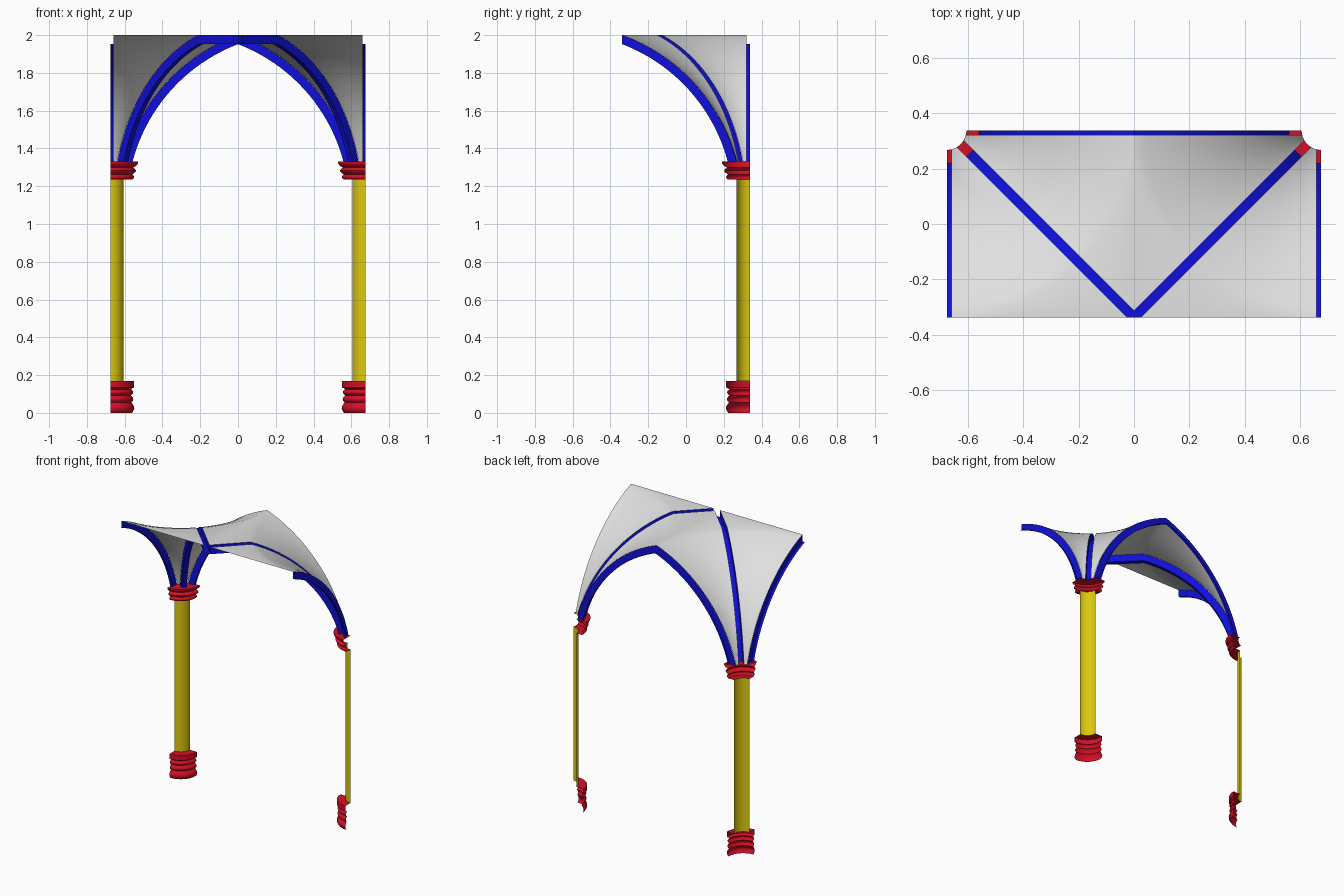
import bpy, bmesh, math
from mathutils import Vector

if "Cube" in bpy.data.objects:
    bpy.data.objects.remove(bpy.data.objects["Cube"])

H = 0.675            # half bay width = arch reach from a column axis
HY = H / 2           # half depth
R0, Z0, ZT = 0.07, 1.33, 2.0    # springing radius, springing height, crown height
D, W = 0.045, 0.017  # rib depth, rib half width


def mat(name, col):
    m = bpy.data.materials.new(name)
    m.diffuse_color = (*col, 1)
    m.use_nodes = True
    m.node_tree.nodes["Principled BSDF"].inputs["Base Color"].default_value = m.diffuse_color
    return m


RED = mat("red_moulding", (0.65, 0.005, 0.02))
BLUE = mat("blue_rib", (0.005, 0.005, 0.7))
YELLOW = mat("yellow_shaft", (0.72, 0.58, 0.005))
WHITE = mat("white_web", (0.75, 0.75, 0.75))

# arch circle through the springing and the crown, with a pointed apex
c = math.hypot(H - R0, ZT - Z0)
chord = math.atan2(ZT - Z0, H - R0)
half = math.radians(28)
RAD = c / 2 / math.sin(half)
CR = R0 + RAD * math.sin(chord + half)
CZ = Z0 - RAD * math.cos(chord + half)


def arc(depth, n=24):
    """Points (r, z) from springing to r = H, offset inward by depth."""
    rad = RAD - depth
    a0 = math.asin((Z0 - CZ) / rad)
    a1 = math.acos((CR - H) / rad)
    return [(CR - rad * math.cos(a0 + (a1 - a0) * i / n),
             CZ + rad * math.sin(a0 + (a1 - a0) * i / n)) for i in range(n + 1)]


def place(u, v, z):
    """Local coordinates measured from the left column axis."""
    return Vector((-H + u, HY - v, z))


def make(name, grids, material, cuts=()):
    """Mesh from grids of points, mirrored to the other side."""
    bm = bmesh.new()
    for g in grids:
        vs = [[bm.verts.new(p) for p in row] for row in g]
        for a, b in zip(vs, vs[1:]):
            for i in range(len(a) - 1):
                bm.faces.new((a[i], a[i + 1], b[i + 1], b[i]))
    for co, no in cuts:
        bmesh.ops.bisect_plane(bm, geom=bm.verts[:] + bm.edges[:] + bm.faces[:],
                               plane_co=co, plane_no=no, clear_outer=True)
    bmesh.ops.remove_doubles(bm, verts=bm.verts[:], dist=1e-5)
    bmesh.ops.recalc_face_normals(bm, faces=bm.faces[:])
    me = bpy.data.meshes.new(name)
    bm.to_mesh(me)
    bm.free()
    me.materials.append(material)
    ob = bpy.data.objects.new(name, me)
    bpy.context.collection.objects.link(ob)
    ob.modifiers.new("mirror", 'MIRROR').use_mirror_merge = False
    bpy.ops.object.select_all(action='DESELECT')
    ob.select_set(True)
    bpy.context.view_layer.objects.active = ob
    bpy.ops.object.shade_smooth_by_angle(angle=math.radians(35))
    return ob


def quarter_lathe(name, profile, material, n=14):
    rows = []
    for r, z in profile:
        rows.append([place(r * math.cos(i / n * math.pi / 2),
                           r * math.sin(i / n * math.pi / 2), z) for i in range(n + 1)])
    make(name, [rows], material)


# column: base with stacked rolls, shaft, capital (open quarter shells)
def roll(z0, z1, r, bulge, n=6):
    return [(r + bulge * math.sin(math.pi * i / n), z0 + (z1 - z0) * i / n) for i in range(n + 1)]


base = roll(0, 0.05, 0.114, 0.012) + roll(0.055, 0.09, 0.11, 0.011) \
    + roll(0.093, 0.125, 0.108, 0.012) + [(0.114, 0.13), (0.125, 0.135), (0.125, 0.17), (0.07, 0.17)]
quarter_lathe("column_base", base, RED)
quarter_lathe("column_shaft", [(R0, 0.17), (R0, 1.235)], YELLOW)
capital = [(0.07, 1.235)] + roll(1.235, 1.262, 0.115, 0.01) + roll(1.266, 1.298, 0.12, 0.015) \
    + [(0.128, 1.303), (0.14, 1.312), (0.146, 1.322), (0.146, 1.33), (0.07, 1.33)]
quarter_lathe("column_capital", capital, RED)


# ribs: open-topped channels following the arch
def rib(name, angle, sides, extend=False, cuts=()):
    ext, intr = arc(0), arc(D)
    if extend:
        far = H * math.sqrt(2) + 0.04
        ext.append((far, ZT))
        intr.append((far, intr[-1][1]))
    ca, sa = math.cos(angle), math.sin(angle)

    def p(rz, s):
        return place(rz[0] * ca - s * sa, rz[0] * sa + s * ca, rz[1])
    lo, hi = sides
    rows = []
    for e, i in zip(ext, intr):
        row = [p(i, lo), p(i, hi)]
        if lo:
            row.insert(0, p(e, lo))
        if hi:
            row.append(p(e, hi))
        rows.append(row)
    make(name, [rows], BLUE, cuts)


rib("back_arch_rib", 0, (0, W))
rib("side_arch_rib", math.pi / 2, (-W, 0))
rib("diagonal_rib", math.pi / 4, (-W, W), True,
    [((0, 0, 0), (1, 0, 0)), ((0, -HY, 0), (0, -1, 0))])

# webs: fan surface between the ribs, flat at the crown
N = 14
rows = []
for r, z in arc(0):
    a0, a1 = math.asin(W / r), math.pi / 4 - math.asin(W / r)
    angs = [a0 + (a1 - a0) * i / N for i in range(N + 1)]
    rows.append([(r * math.cos(a), r * math.sin(a), z) for a in angs])
v1 = H - W * math.sqrt(2)
rows.append([(H, W + (v1 - W) * math.tan(math.pi / 4 * i / N), ZT) for i in range(N + 1)])
make("back_web", [[[place(u, v, z) for u, v, z in row] for row in rows]], WHITE)
make("side_web", [[[place(v, u, z) for u, v, z in row] for row in rows]], WHITE)
